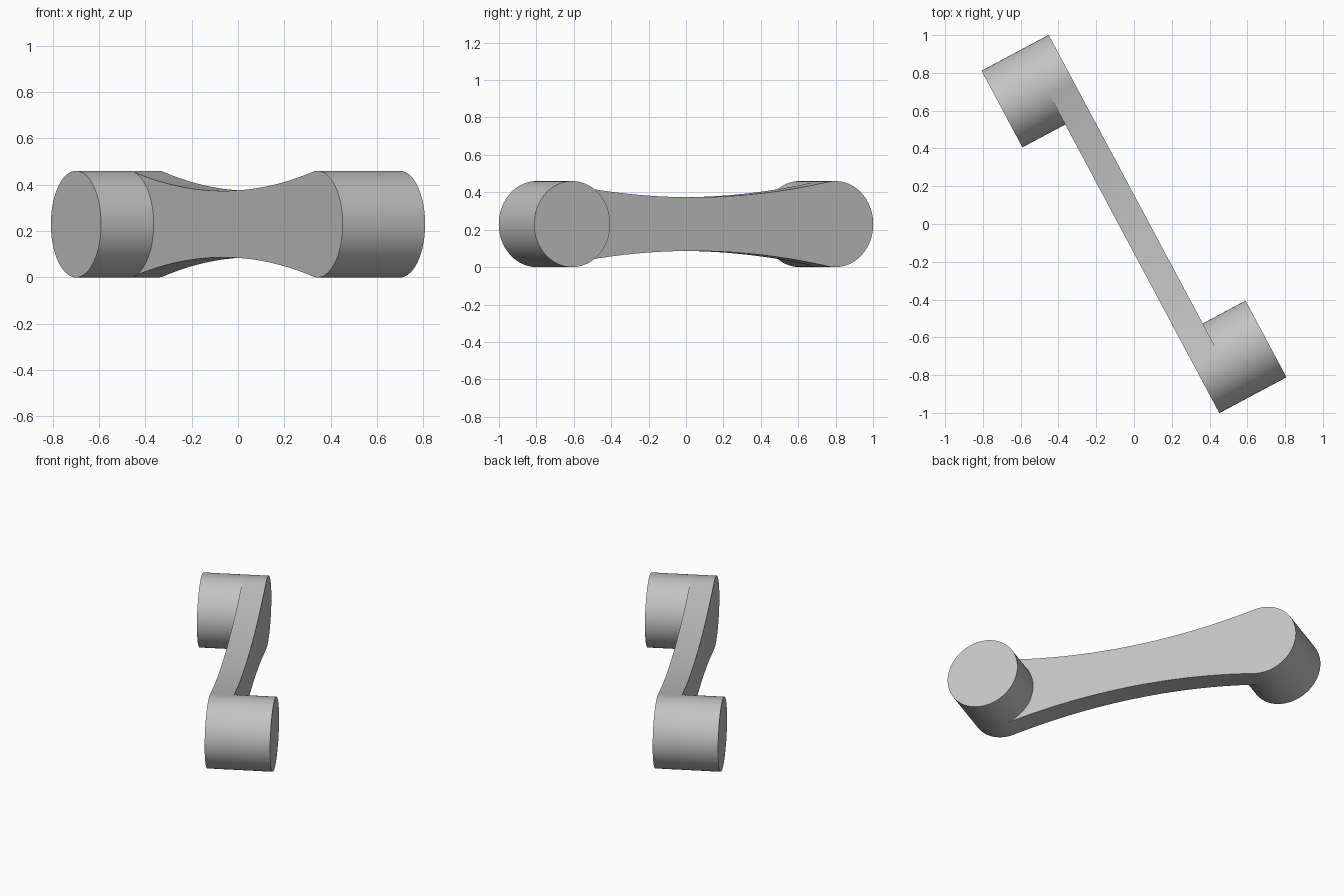
import bpy, bmesh, math
from mathutils import Matrix, Vector

cube = bpy.data.objects.get("Cube")
if cube:
    bpy.data.objects.remove(cube, do_unlink=True)

RADIUS = 0.23       # round ends
SPAN = 0.866        # centre to each round end
WAIST = 0.1435      # half height in the middle
HALF = 0.073        # half thickness of the arm
BOSS = 0.33         # outer face of each end boss
TURN = math.radians(28.1)
# Radius of the waist arc that runs tangent into both round ends
ARC = (SPAN**2 + WAIST**2 - RADIUS**2) / (2 * (RADIUS - WAIST))
SWEEP = math.asin(SPAN / (ARC + RADIUS))
TANGENT = math.pi / 2 + SWEEP


def circle_part(start, end, steps):
    """Points of the right round end, between two angles."""
    angles = [start + (end - start) * i / steps for i in range(steps + 1)]
    return [(SPAN + RADIUS * math.cos(a), RADIUS * math.sin(a)) for a in angles]


def flipped(points):
    return [(-x, -z) for x, z in points]


# Outline pieces, running anticlockwise
outer = circle_part(-TANGENT, TANGENT, 48)
inner = circle_part(TANGENT, 2 * math.pi - TANGENT, 40)[1:-1]
waist = []
for i in range(1, 40):
    a = SWEEP * (1 - i / 20)
    waist.append((ARC * math.sin(a), WAIST + ARC * (1 - math.cos(a))))
outline = outer + waist + flipped(outer) + flipped(waist)

bm = bmesh.new()


def add_side(x, sign):
    """One flat side of the arm, with a separate disc at the boss end."""
    place = lambda pts: [bm.verts.new((x, sign * -p, RADIUS + sign * q)) for p, q in pts]
    far, top, near, low = (place(outer), place(waist),
                           place(flipped(outer)), place(flipped(waist)))
    cut = place(inner)
    disc = bm.faces.new(far + cut)
    bm.faces.new([far[-1]] + top + near + low + [far[0]] + cut[::-1])
    return far + top + near + low, disc


front_ring, front_disc = add_side(HALF, 1)
back_ring, back_disc = add_side(-HALF, -1)

# Rim wall joining both sides; the back ring starts half a turn round
half_turn = len(outline) // 2
back_ring = back_ring[half_turn:] + back_ring[:half_turn]
back_ring = [min(back_ring, key=lambda v: (v.co.yz - f.co.yz).length) for f in front_ring]
for i in range(len(front_ring)):
    j = (i + 1) % len(front_ring)
    bm.faces.new((front_ring[i], front_ring[j], back_ring[j], back_ring[i]))

# Bosses pulled out to opposite sides
for disc, direction in ((front_disc, 1), (back_disc, -1)):
    cap = bmesh.ops.extrude_discrete_faces(bm, faces=[disc])["faces"][0]
    bmesh.ops.translate(bm, verts=cap.verts[:], vec=Vector((direction * (BOSS - HALF), 0, 0)))

bmesh.ops.recalc_face_normals(bm, faces=bm.faces[:])
bmesh.ops.transform(bm, matrix=Matrix.Rotation(TURN, 4, "Z"), verts=bm.verts[:])
mesh = bpy.data.meshes.new("crank_arm")
bm.to_mesh(mesh)
bm.free()

# Plain grey
grey = bpy.data.materials.new("plain grey")
grey.use_nodes = True
colour = (0.55, 0.55, 0.55, 1)
grey.diffuse_color = colour
grey.node_tree.nodes["Principled BSDF"].inputs["Base Color"].default_value = colour
mesh.materials.append(grey)

arm = bpy.data.objects.new("crank_arm", mesh)
bpy.context.collection.objects.link(arm)
bpy.context.view_layer.objects.active = arm
arm.select_set(True)
bpy.ops.object.shade_smooth_by_angle(angle=math.radians(30))
